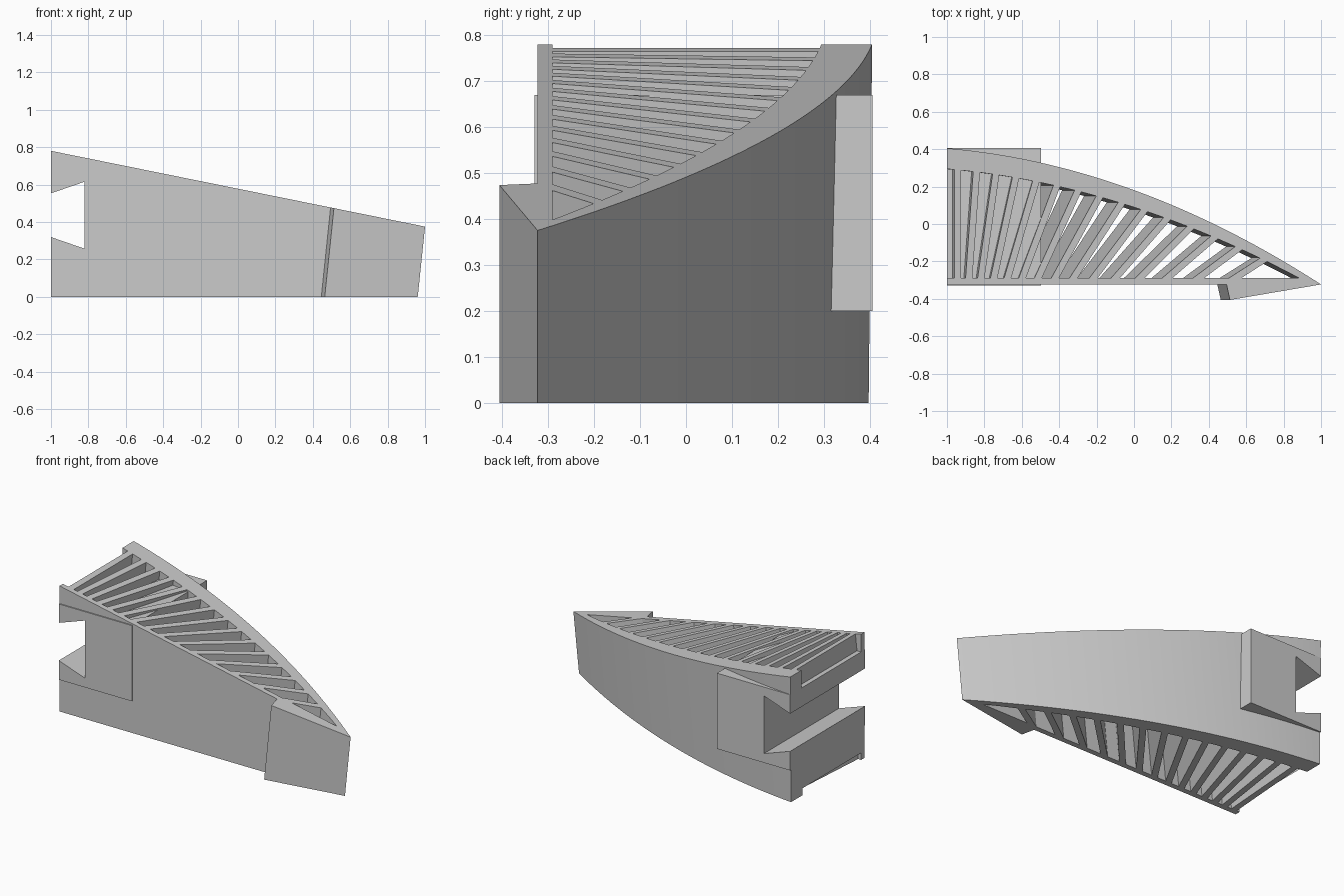
import bpy, bmesh
from math import radians, sin, cos, tan

cube = bpy.data.objects.get("Cube")
if cube:
    bpy.data.objects.remove(cube, do_unlink=True)

LEAN = 0.104      # sideways lean of every wall per unit of height
SLOPE = 0.2025    # fall of the top plane along x
HIGH = 0.78       # height at the wide end
FRONT, FRONT_IN = -0.323, -0.29

grey = bpy.data.materials.new("plain_grey")
grey.use_nodes = True
color = (0.6, 0.6, 0.6, 1)
grey.diffuse_color = color
grey.node_tree.nodes["Principled BSDF"].inputs["Base Color"].default_value = color


def outer(x):
    return 0.181 - 0.364 * x - 0.14 * x * x


def inner(x):
    return 0.0895 - 0.324 * x - 0.119 * x * x


def top_z(x):
    return HIGH - SLOPE * (x + 1)


def add_prism(bm, low, high):
    """Solid between two matching rings of points."""
    a = [bm.verts.new(p) for p in low]
    b = [bm.verts.new(p) for p in high]
    bm.faces.new(a)
    bm.faces.new(b)
    n = len(a)
    for i in range(n):
        j = (i + 1) % n
        bm.faces.new((a[i], a[j], b[j], b[i]))


def finish(bm, name):
    bmesh.ops.recalc_face_normals(bm, faces=bm.faces[:])
    mesh = bpy.data.meshes.new(name)
    bm.to_mesh(mesh)
    bm.free()
    mesh.materials.append(grey)
    ob = bpy.data.objects.new(name, mesh)
    bpy.context.collection.objects.link(ob)
    return ob


def leaning_part(name, outlines):
    """Extrude top outlines down along the lean, trimmed at the flat end."""
    bm = bmesh.new()
    for pts in outlines:
        high = [(x, y, top_z(x)) for x, y in pts]
        low = [(x - LEAN * z, y, 0) for x, y, z in high]
        add_prism(bm, low, high)
    geom = bm.verts[:] + bm.edges[:] + bm.faces[:]
    cut = bmesh.ops.bisect_plane(bm, geom=geom, plane_co=(-1, 0, 0),
                                 plane_no=(1, 0, 0), clear_inner=True)
    edges = [e for e in cut["geom_cut"] if isinstance(e, bmesh.types.BMEdge)]
    if edges:
        bmesh.ops.edgenet_fill(bm, edges=edges)
    return finish(bm, name)


def side_part(name, profile, y0, y1):
    """Extrude an x-z profile along y."""
    bm = bmesh.new()
    add_prism(bm, [(x, y0, z) for x, z in profile],
              [(x, y1, z) for x, z in profile])
    return finish(bm, name)


# Front wall and curved back wall
START, INNER_END = -1.15, 0.885
front_wall = leaning_part("front_wall", [[
    (START, FRONT), (1, FRONT), (INNER_END, FRONT_IN), (START, FRONT_IN)]])

N = 48
outer_x = [START + (1 - START) * i / N for i in range(N + 1)]
inner_x = [START + (INNER_END - START) * i / N for i in range(N + 1)]
back_wall = leaning_part("curved_back_wall", [
    [(x, outer(x)) for x in outer_x] +
    [(x, inner(x)) for x in reversed(inner_x)]])

# Fan of slats between the walls, spreading toward the tip
slat_outlines = []
for k in range(15):
    angle = radians(4.1 * k)
    bx = -0.943 + 0.1 * k + 0.0012 * k * k
    by = inner(bx)
    half = 0.018 / cos(angle)
    fy = FRONT_IN - 0.01
    fx = bx - tan(angle) * (by - fy)
    ex, ey = bx + 0.025 * sin(angle), by + 0.025 * cos(angle)
    slat_outlines.append([(fx - half, fy), (fx + half, fy),
                          (ex + half, ey), (ex - half, ey)])
slats = leaning_part("fan_slats", slat_outlines)

# Wedge tab on the front near the tip
tab = leaning_part("front_tab", [[
    (0.495, FRONT), (0.513, -0.406), (1, FRONT)]])

# Solid block with a dovetail notch open to the flat end
block = side_part("dovetail_block", [
    (-1, 0.2), (-0.497, 0.2), (-0.497, 0.67), (-1, 0.67),
    (-1, 0.553), (-0.82, 0.615), (-0.82, 0.257), (-1, 0.319)], -0.33, 0.406)

# Cut the same notch through the walls and slats
cutter = side_part("notch_cutter", [
    (-1.18, 0.381), (-1.18, 0.491), (-0.82, 0.615), (-0.82, 0.257)], -0.6, 0.6)
cutter.hide_render = True
for ob in (front_wall, back_wall, slats):
    mod = ob.modifiers.new("notch", "BOOLEAN")
    mod.operation = "DIFFERENCE"
    mod.solver = "EXACT"
    mod.object = cutter
    bpy.context.view_layer.objects.active = ob
    bpy.ops.object.modifier_apply(modifier=mod.name)
bpy.data.objects.remove(cutter, do_unlink=True)

# Smooth only the curved wall
bpy.ops.object.select_all(action="DESELECT")
back_wall.select_set(True)
bpy.context.view_layer.objects.active = back_wall
bpy.ops.object.shade_smooth_by_angle(angle=radians(20))
